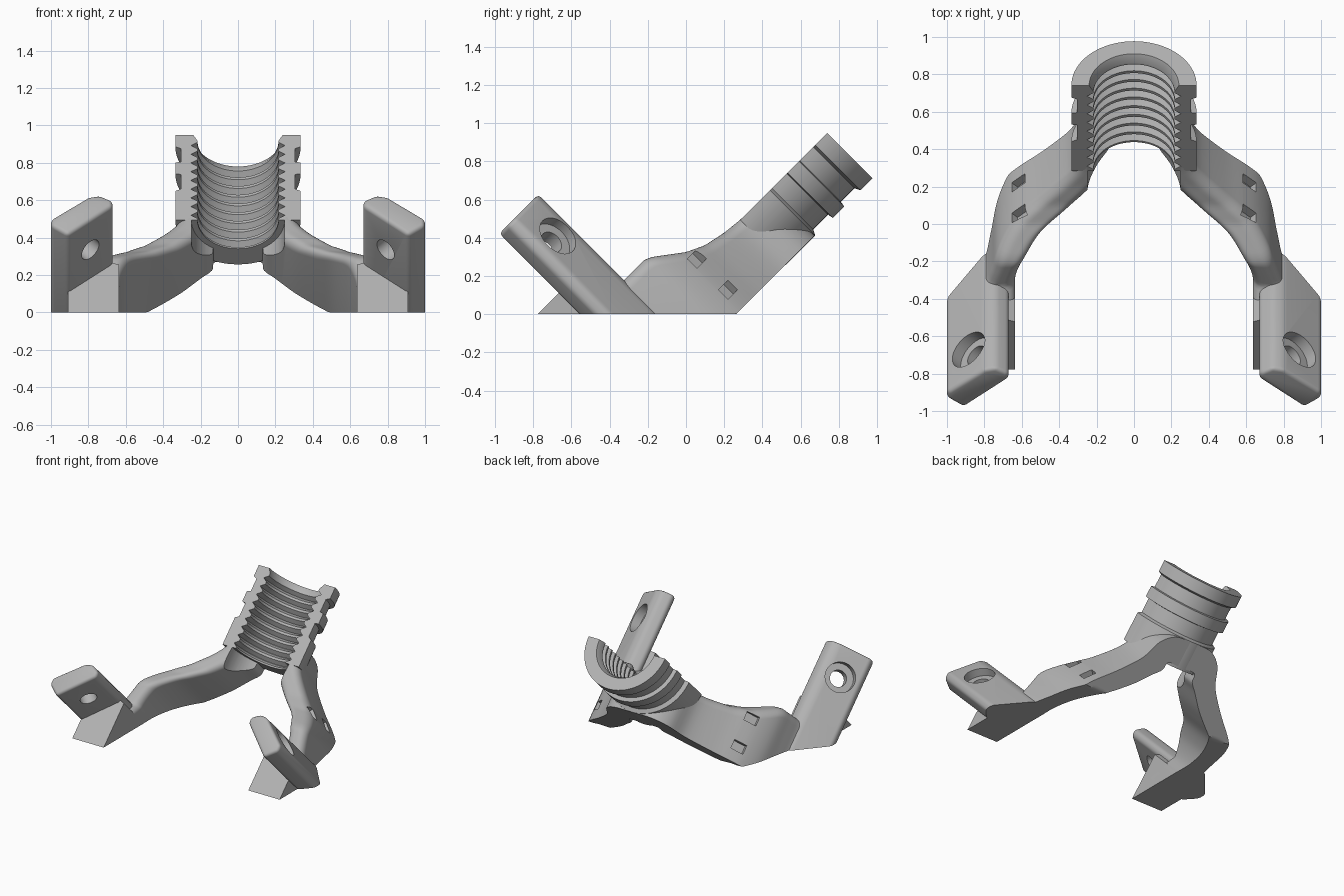
import bpy, bmesh, math
from mathutils import Matrix, Vector

cube = bpy.data.objects.get("Cube")
if cube:
    bpy.data.objects.remove(cube)

# Everything is laid out flat as (x, u, w) and then tilted 45 degrees about x
TILT = Matrix.Rotation(math.radians(45), 4, 'X')
SPLIT = 0.148      # height of the clamp's split face
BASE = -0.185      # flat underside

grey = bpy.data.materials.new("plain grey")
grey.use_nodes = True
grey.diffuse_color = (0.45, 0.45, 0.45, 1)
grey.node_tree.nodes["Principled BSDF"].inputs["Base Color"].default_value = grey.diffuse_color


def make(name, bm):
    bmesh.ops.recalc_face_normals(bm, faces=bm.faces)
    mesh = bpy.data.meshes.new(name)
    bm.to_mesh(mesh)
    bm.free()
    mesh.materials.append(grey)
    ob = bpy.data.objects.new(name, mesh)
    bpy.context.collection.objects.link(ob)
    return ob


def activate(ob):
    bpy.ops.object.select_all(action='DESELECT')
    ob.select_set(True)
    bpy.context.view_layer.objects.active = ob


def cut(ob, cutter):
    mod = ob.modifiers.new("cut", 'BOOLEAN')
    mod.operation, mod.solver, mod.object = 'DIFFERENCE', 'EXACT', cutter
    activate(ob)
    bpy.ops.object.modifier_apply(modifier=mod.name)
    bpy.data.objects.remove(cutter)


def finish(ob, mirror=False):
    ob.data.transform(TILT)
    if mirror:
        ob.modifiers.new("mirror", 'MIRROR')
    activate(ob)
    bpy.ops.object.shade_smooth_by_angle(angle=math.radians(35))


def cylinder(name, centre, axis, radius, length, sides=40):
    bm = bmesh.new()
    rot = Vector(axis).to_track_quat('Z', 'Y').to_matrix().to_4x4()
    bmesh.ops.create_cone(bm, cap_ends=True, segments=sides, radius1=radius, radius2=radius,
                          depth=length, matrix=Matrix.Translation(centre) @ rot)
    return make(name, bm)


def prism(name, outline, top, round_top=0.0):
    """Plan outline raised to a top and trimmed by the ground."""
    bm = bmesh.new()
    face = bm.faces.new([bm.verts.new((x, u, -0.3)) for x, u in outline])
    side = bmesh.ops.extrude_face_region(bm, geom=[face])["geom"]
    bmesh.ops.translate(bm, verts=[v for v in side if isinstance(v, bmesh.types.BMVert)],
                        vec=(0, 0, top + 0.3))
    if round_top:
        bmesh.ops.bevel(bm, geom=bm.edges[:], offset=round_top, segments=4,
                        profile=0.5, affect='EDGES', clamp_overlap=True)
    bmesh.ops.bisect_plane(bm, geom=bm.verts[:] + bm.edges[:] + bm.faces[:],
                           plane_co=(0, 0, 0), plane_no=(0, 1, 1), clear_inner=True)
    bmesh.ops.holes_fill(bm, edges=[e for e in bm.edges if e.is_boundary])
    return make(name, bm)


# Threaded half clamp: lathe profile of (radius, u), swept through half a turn
profile = [(0.335, 0.55), (0.335, 0.77), (0.305, 0.785), (0.305, 0.895), (0.335, 0.9),
           (0.335, 0.985), (0.305, 0.99), (0.305, 1.09), (0.335, 1.105), (0.335, 1.195),
           (0.24, 1.195)]
PITCH = 0.066
for i in range(9):
    u = 1.15 - i * PITCH
    profile += [(0.217, u), (0.217, u - 0.012), (0.252, u - 0.036), (0.217, u - 0.06)]
profile.append((0.217, 0.55))
bm = bmesh.new()
STEPS = 40
rings = []
for k in range(STEPS + 1):
    a = math.pi * (1 + k / STEPS)
    rings.append([bm.verts.new((r * math.cos(a), u, SPLIT + r * math.sin(a))) for r, u in profile])
n = len(profile)
for a, b in zip(rings, rings[1:]):
    for j in range(n):
        bm.faces.new((a[j], a[(j + 1) % n], b[(j + 1) % n], b[j]))
bm.faces.new(rings[0])
bm.faces.new(rings[-1][::-1])
finish(make("threaded_half_clamp", bm))

# Arms: (inner x, inner u, outer x, outer u) stations from the hub to the foot
stations = [(0, .566, 0, .764), (.12, .566, .16, .76), (.14, .5, .27, .68), (.2, .44, .34, .53),
            (.3, .335, .48, .375), (.4, .25, .6, .265), (.5, .17, .67, .19), (.57, .08, .73, .09),
            (.61, 0, .765, -.03), (.635, -.1, .8, -.13), (.635, -.2, .87, -.2), (.635, -.35, .92, -.35)]
crest = [(-.36, .54), (-.2, .42), (-.12, .355), (.05, .355), (.09, .335), (.15, .29), (.23, .23),
         (.325, .185), (.445, .16), (.56, SPLIT), (.8, SPLIT)]


def top_height(u):
    for (a, wa), (b, wb) in zip(crest, crest[1:]):
        if u <= b:
            return wa + (wb - wa) * max(0, (u - a) / (b - a))
    return SPLIT


def catmull(p, q, r, s, t):
    return [0.5 * (2 * b + (c - a) * t + (2 * a - 5 * b + 4 * c - d) * t * t
                   + (3 * b - a - 3 * c + d) * t ** 3) for a, b, c, d in zip(p, q, r, s)]


def fillet(d, r):
    return r - math.sqrt(r * r - (r - d) ** 2) if d < r else 0


first = stations[1]
ctrl = [(-first[0], first[1], -first[2], first[3])] + stations + [stations[-1]]
half = [catmull(*ctrl[i:i + 4], k / 5) for i in range(len(ctrl) - 3) for k in range(5)]
half.append(list(stations[-1]))
path = [[-a, b, -c, d] for a, b, c, d in half[:0:-1]] + half

COLS = 18
bm = bmesh.new()
rings = []
for xi, ui, xo, uo in path:
    width = math.hypot(xo - xi, uo - ui)
    lower, upper = [], []
    for k in range(COLS + 1):
        t = 0.5 - 0.5 * math.cos(math.pi * k / COLS)
        x, u = xi + (xo - xi) * t, ui + (uo - ui) * t
        drop = fillet(t * width, 0.06) + fillet((1 - t) * width, 0.06)
        lower.append(bm.verts.new((x, u, max(BASE, -u))))
        upper.append(bm.verts.new((x, u, top_height(u) - drop)))
    rings.append(lower + upper[::-1])
n = len(rings[0])
for a, b in zip(rings, rings[1:]):
    for j in range(n):
        bm.faces.new((a[j], a[(j + 1) % n], b[(j + 1) % n], b[j]))
bm.faces.new(rings[0][::-1])
bm.faces.new(rings[-1])
arms = make("arms", bm)
cut(arms, cylinder("bore_cutter", (0, 0.6, SPLIT), (0, 1, 0), 0.25, 0.8, 64))

# Strap slots on the outside of each arm
for side in (-1, 1):
    for w in (0.165, -0.065):
        bm = bmesh.new()
        bmesh.ops.create_cube(bm, size=1, matrix=Matrix.Translation((side * 0.622, 0.25, w))
                              @ Matrix.Rotation(-side * math.radians(45), 4, 'Z')
                              @ Matrix.Diagonal((0.1, 0.1, 0.07, 1)))
        cut(arms, make("slot_cutter", bm))
finish(arms)

# Upright mounting tabs with counterbored screw holes
tab = prism("mounting_tabs", [(.67, -.184), (.91, -.4), (1, -.33), (1, -.28), (.8, -.113),
                              (.74, -.1), (.67, -.14)], 0.99, 0.025)
normal = Vector((0.67, 0.74, 0)).normalized()
hole = Vector((0.79, -0.29, 0.765))
cut(tab, cylinder("hole_cutter", hole, normal, 0.062, 0.6))
cut(tab, cylinder("counterbore_cutter", hole + normal * 0.18, normal, 0.112, 0.2))
finish(tab, True)

# Feet in front of the tabs
finish(prism("feet", [(.635, -.19), (.635, -.56), (.91, -.56), (.91, -.38), (.69, -.17)], 0.55), True)
